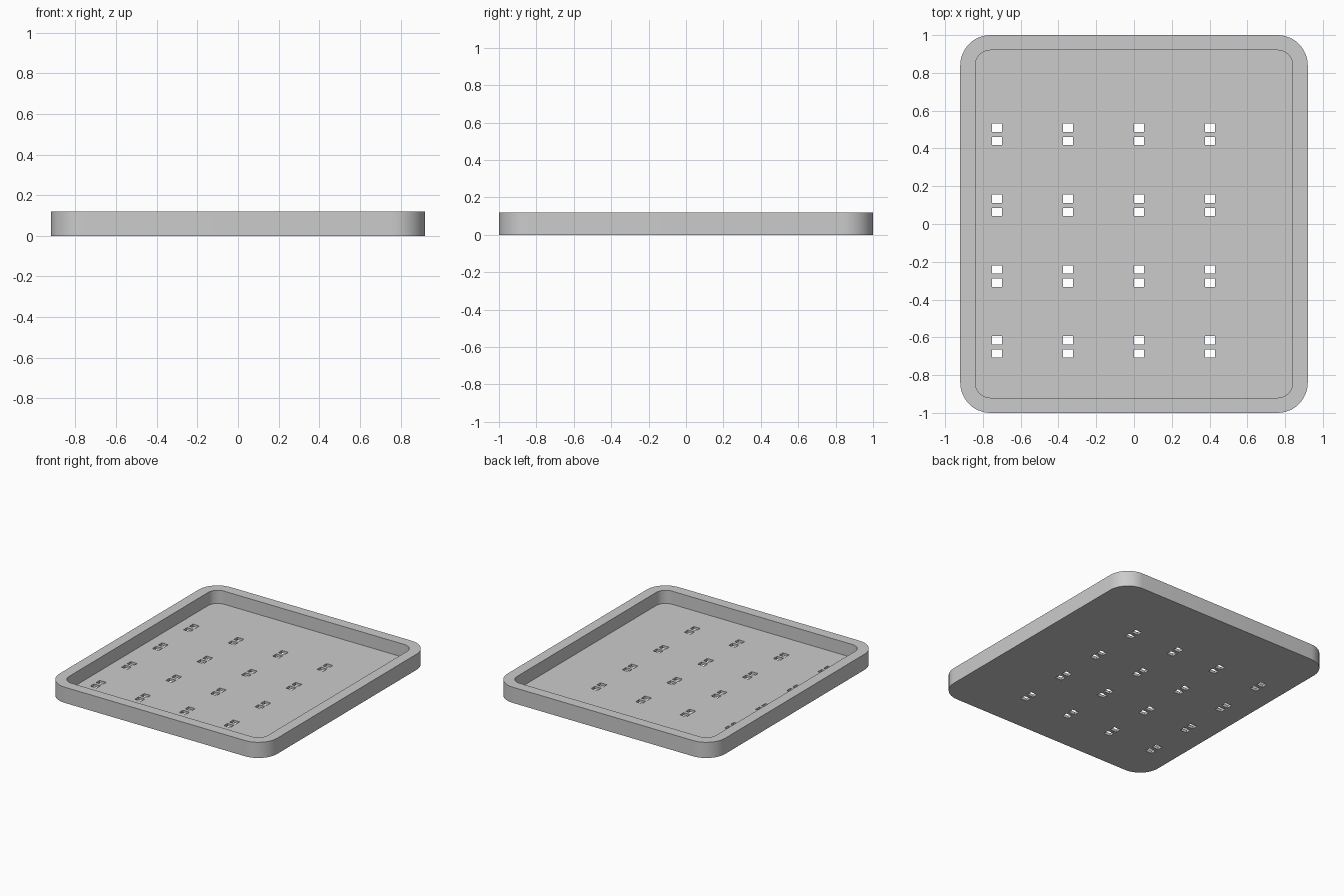
import bpy, bmesh, math

cube = bpy.data.objects.get("Cube")
if cube:
    bpy.data.objects.remove(cube, do_unlink=True)

HEIGHT, FLOOR, WALL = 0.12, 0.02, 0.08
HALF_X, HALF_Y, RADIUS = 0.92, 1.0, 0.16

grey = bpy.data.materials.new("light_grey")
grey.use_nodes = True
colour = (0.6, 0.6, 0.6, 1)
grey.diffuse_color = colour
grey.node_tree.nodes["Principled BSDF"].inputs["Base Color"].default_value = colour


def add_prism(bm, cx, cy, hx, hy, radius, z0, z1, steps=12):
    """Upright prism on a rectangle, with rounded corners if radius > 0."""
    pts = []
    for i, (sx, sy) in enumerate([(1, 1), (-1, 1), (-1, -1), (1, -1)]):
        for k in range(steps + 1 if radius else 1):
            a = math.pi / 2 * (i + k / steps)
            pts.append((cx + sx * (hx - radius) + radius * math.cos(a),
                        cy + sy * (hy - radius) + radius * math.sin(a), z0))
    base = bm.faces.new([bm.verts.new(p) for p in pts])
    top = bmesh.ops.extrude_face_region(bm, geom=[base])["geom"]
    bmesh.ops.translate(bm, vec=(0, 0, z1 - z0),
                        verts=[g for g in top if isinstance(g, bmesh.types.BMVert)])


def make_object(name, bm):
    bmesh.ops.recalc_face_normals(bm, faces=bm.faces)
    mesh = bpy.data.meshes.new(name)
    bm.to_mesh(mesh)
    bm.free()
    mesh.materials.append(grey)
    obj = bpy.data.objects.new(name, mesh)
    bpy.context.collection.objects.link(obj)
    return obj


# Solid body of the tray
bm = bmesh.new()
add_prism(bm, 0, 0, HALF_X, HALF_Y, RADIUS, 0, HEIGHT)
tray = make_object("tray", bm)

# Recess inside the rim
bm = bmesh.new()
add_prism(bm, 0, 0, HALF_X - WALL, HALF_Y - WALL, RADIUS - WALL, FLOOR, HEIGHT * 2)
recess = make_object("recess_cutter", bm)

# Grid of paired slots through the floor
bm = bmesh.new()
for col in range(4):
    for row in range(4):
        for offset in (-0.035, 0.035):
            add_prism(bm, -0.725 + 0.376 * col, -0.651 + 0.375 * row + offset,
                      0.027, 0.022, 0, -0.05, HEIGHT / 2)
slots = make_object("slot_cutter", bm)

# Cut the tray, then drop the cutters
bpy.ops.object.select_all(action='DESELECT')
tray.select_set(True)
bpy.context.view_layer.objects.active = tray
for cutter in (recess, slots):
    cutter.hide_render = True
    mod = tray.modifiers.new(cutter.name, 'BOOLEAN')
    mod.operation = 'DIFFERENCE'
    mod.solver = 'EXACT'
    mod.object = cutter
    bpy.ops.object.modifier_apply(modifier=mod.name)
    bpy.data.objects.remove(cutter, do_unlink=True)

bpy.ops.object.shade_smooth_by_angle(angle=math.radians(30))
